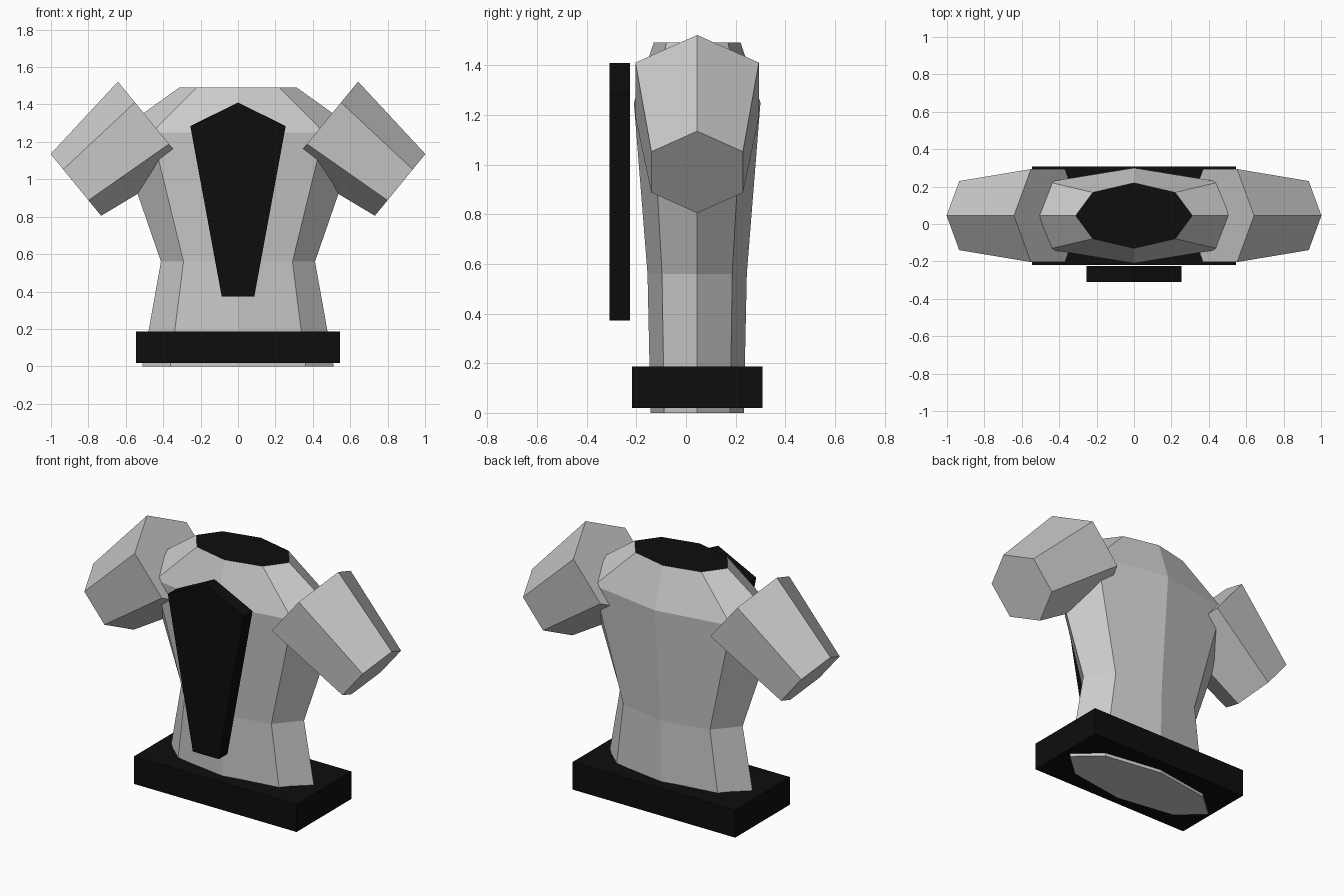
import bpy, bmesh
from math import sin, cos, tau
from mathutils import Vector

if "Cube" in bpy.data.objects:
    bpy.data.objects.remove(bpy.data.objects["Cube"])

YC = 0.045  # depth centre of body and sleeves

black = bpy.data.materials.new("black")
black.diffuse_color = (0.004, 0.004, 0.004, 1)
black.use_nodes = True
black.node_tree.nodes["Principled BSDF"].inputs["Base Color"].default_value = black.diffuse_color
grey = bpy.data.materials.new("grey")
grey.diffuse_color = (0.8, 0.8, 0.8, 1)
grey.use_nodes = True
grey.node_tree.nodes["Principled BSDF"].inputs["Base Color"].default_value = grey.diffuse_color


def loft(name, rings, sides, mats=()):
    """Flat-faced loft; each ring is (centre, u axis, v axis). Returns the object."""
    bm = bmesh.new()
    loops = []
    for c, u, v in rings:
        c, u, v = Vector(c), Vector(u), Vector(v)
        loops.append([bm.verts.new(c + u * cos(tau * i / sides) + v * sin(tau * i / sides))
                      for i in range(sides)])
    for a, b in zip(loops, loops[1:]):
        for i in range(sides):
            j = (i + 1) % sides
            bm.faces.new((a[i], a[j], b[j], b[i]))
    bm.faces.new(loops[0][::-1])
    top = bm.faces.new(loops[-1])
    if len(mats) > 1:
        top.material_index = 1
    return finish(name, bm, mats)


def finish(name, bm, mats):
    bmesh.ops.recalc_face_normals(bm, faces=bm.faces)
    me = bpy.data.meshes.new(name)
    bm.to_mesh(me)
    bm.free()
    for m in mats:
        me.materials.append(m)
    ob = bpy.data.objects.new(name, me)
    bpy.context.collection.objects.link(ob)
    return ob


# Torso: eight-sided waist, chest and shoulders, with a black neck opening
profile = [(0.0, 0.512, 0.188), (0.56, 0.412, 0.2), (1.25, 0.65, 0.255), (1.492, 0.312, 0.175)]
loft("torso", [((0, YC, z), (rx, 0, 0), (0, ry, 0)) for z, rx, ry in profile], 8, (grey, black))

# Sleeves: tapered six-sided stubs angled down and outwards
for side, s in (("left", 1), ("right", -1)):
    u = Vector((0.634 * s, 0, 0.775))
    v = Vector((0, 1, 0))
    ends = [((0.46 * s, YC, 1.30), 0.287), ((0.867 * s, YC, 0.97), 0.213)]
    loft(side + "_sleeve", [(c, u * r, v * r) for c, r in ends], 6)

# Belt block around the hem
bpy.ops.mesh.primitive_cube_add(size=1, location=(0, YC, 0.1025))
belt = bpy.context.object
belt.name = "belt"
belt.scale = (1.092, 0.526, 0.167)
belt.data.materials.append(black)

# Tapered front panel floating ahead of the chest
outline = [(-0.087, 0.373), (0.087, 0.373), (0.255, 1.285), (0, 1.41), (-0.255, 1.285)]
bm = bmesh.new()
face = bm.faces.new([bm.verts.new((x, -0.309, z)) for x, z in outline])
ext = bmesh.ops.extrude_face_region(bm, geom=[face], use_keep_orig=True)
bmesh.ops.translate(bm, vec=(0, 0.084, 0),
                    verts=[e for e in ext["geom"] if isinstance(e, bmesh.types.BMVert)])
finish("front_panel", bm, (black,))
